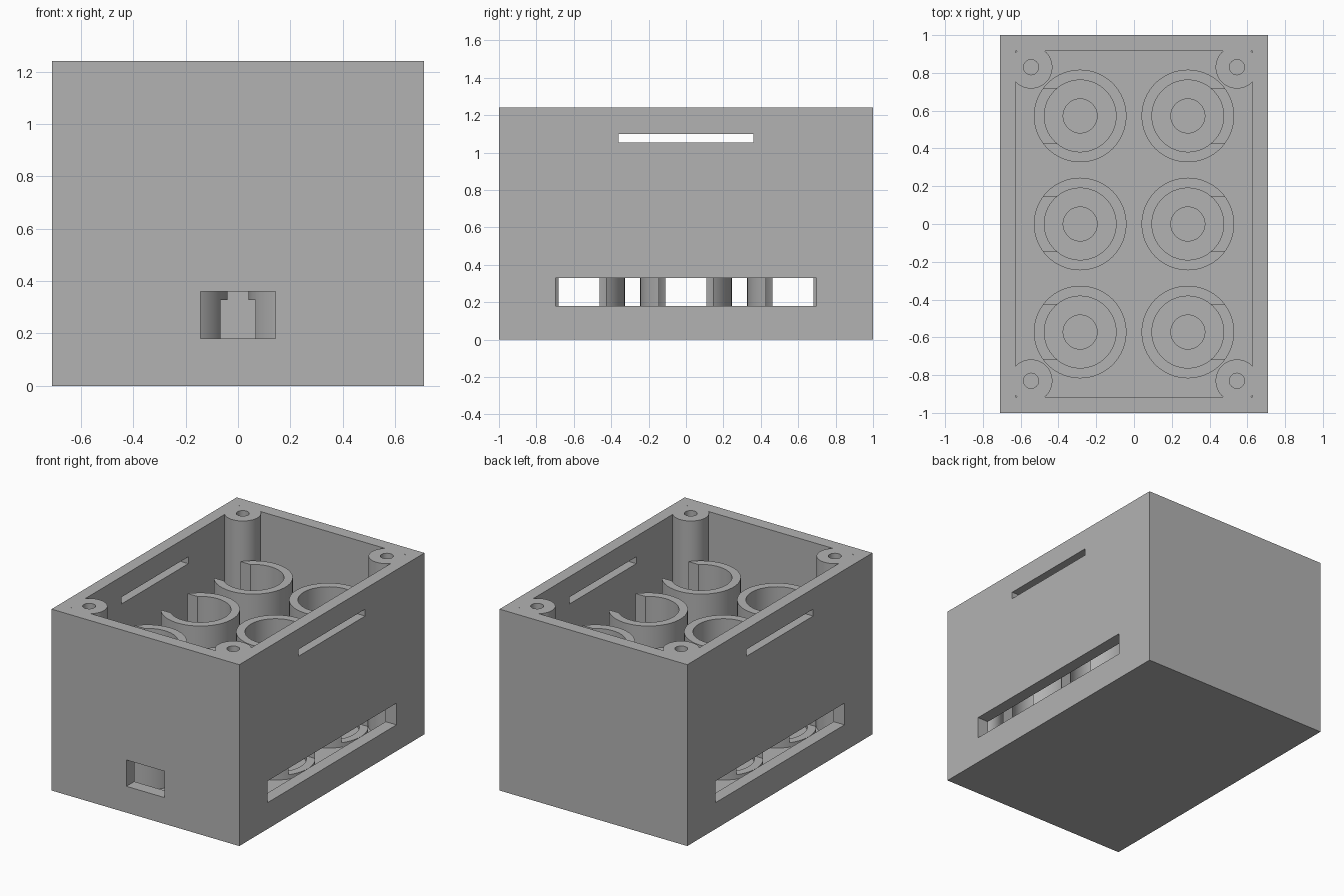
import bpy

# Remove the default cube only
if "Cube" in bpy.data.objects:
    bpy.data.objects.remove(bpy.data.objects["Cube"], do_unlink=True)

HX, HY, TOP = 0.71, 1.0, 1.24      # outer half sizes and height
INX, INY, FLOOR = 0.628, 0.915, 0.07
TUBE_X, TUBE_YS, TUBE_TOP = 0.285, (-0.572, 0.0, 0.572), 0.97

grey = bpy.data.materials.new("plain grey")
grey.use_nodes = True
colour = (0.45, 0.45, 0.45, 1)
grey.diffuse_color = colour
grey.node_tree.nodes["Principled BSDF"].inputs["Base Color"].default_value = colour


def finish(ob, name):
    ob.name = name
    ob.data.materials.clear()
    ob.data.materials.append(grey)
    return ob


def box(name, x0, x1, y0, y1, z0, z1):
    bpy.ops.mesh.primitive_cube_add(
        size=1, location=((x0 + x1) / 2, (y0 + y1) / 2, (z0 + z1) / 2))
    ob = bpy.context.object
    ob.scale = (x1 - x0, y1 - y0, z1 - z0)
    bpy.ops.object.transform_apply(location=True, scale=True, rotation=False)
    return finish(ob, name)


def cylinder(name, x, y, radius, z0, z1):
    bpy.ops.mesh.primitive_cylinder_add(
        vertices=64, radius=radius, depth=z1 - z0, location=(x, y, (z0 + z1) / 2))
    bpy.ops.object.transform_apply(location=True, scale=False, rotation=False)
    return finish(bpy.context.object, name)


def combine(target, tool, operation="DIFFERENCE"):
    """Apply a boolean and discard the tool object."""
    mod = target.modifiers.new("shape", "BOOLEAN")
    mod.operation, mod.solver, mod.object = operation, "EXACT", tool
    tool.hide_render = True
    bpy.context.view_layer.objects.active = target
    bpy.ops.object.modifier_apply(modifier=mod.name)
    bpy.data.objects.remove(tool, do_unlink=True)


def smooth(ob):
    bpy.ops.object.select_all(action="DESELECT")
    ob.select_set(True)
    bpy.context.view_layer.objects.active = ob
    bpy.ops.object.shade_smooth_by_angle(angle=0.6)


# Open-topped case
case = box("case", -HX, HX, -HY, HY, 0, TOP)
combine(case, box("cavity", -INX, INX, -INY, INY, FLOOR, TOP + 0.1))

# Corner screw posts, blended into the walls
corners = [(sx * 0.545, sy * 0.83) for sx in (-1, 1) for sy in (-1, 1)]
for x, y in corners:
    combine(case, cylinder("post", x, y, 0.113, FLOOR / 2, TOP), "UNION")
for x, y in corners:
    combine(case, cylinder("screw_hole", x, y, 0.04, 0.75, TOP + 0.1))

# Long slots through both side walls, and the front window
for s in (-1, 1):
    x0, x1 = sorted((s * 0.6, s * 0.8))
    combine(case, box("upper_slot", x0, x1, -0.36, 0.36, 1.053, 1.1))
    combine(case, box("lower_slot", x0, x1, -0.698, 0.698, 0.18, 0.328))
combine(case, box("front_window", -0.144, 0.144, -1.1, -0.9, 0.18, 0.36))

# Shallow seats in the floor under each tube
for s in (-1, 1):
    for y in TUBE_YS:
        combine(case, cylinder("seat", s * TUBE_X, y, 0.09, 0.045, 0.2))
smooth(case)

# Six holder tubes, open towards the nearest side wall
for s, side in ((-1, "right"), (1, "left")):
    for y, row in zip(TUBE_YS, ("front", "middle", "back")):
        cx = s * TUBE_X
        tube = cylinder(f"{side}_{row}_tube", cx, y, 0.245, FLOOR - 0.02, TUBE_TOP)
        combine(tube, cylinder("bore", cx, y, 0.19, 0, TOP))
        x0, x1 = sorted((cx, cx + s * 0.3))
        combine(tube, box("opening", x0, x1, y - 0.145, y + 0.145, 0.10, TOP))
        # Low passage through the inner side
        x0, x1 = sorted((cx, cx - s * 0.3))
        combine(tube, box("passage", x0, x1, y - 0.11, y + 0.11, 0.18, 0.328))
        smooth(tube)
